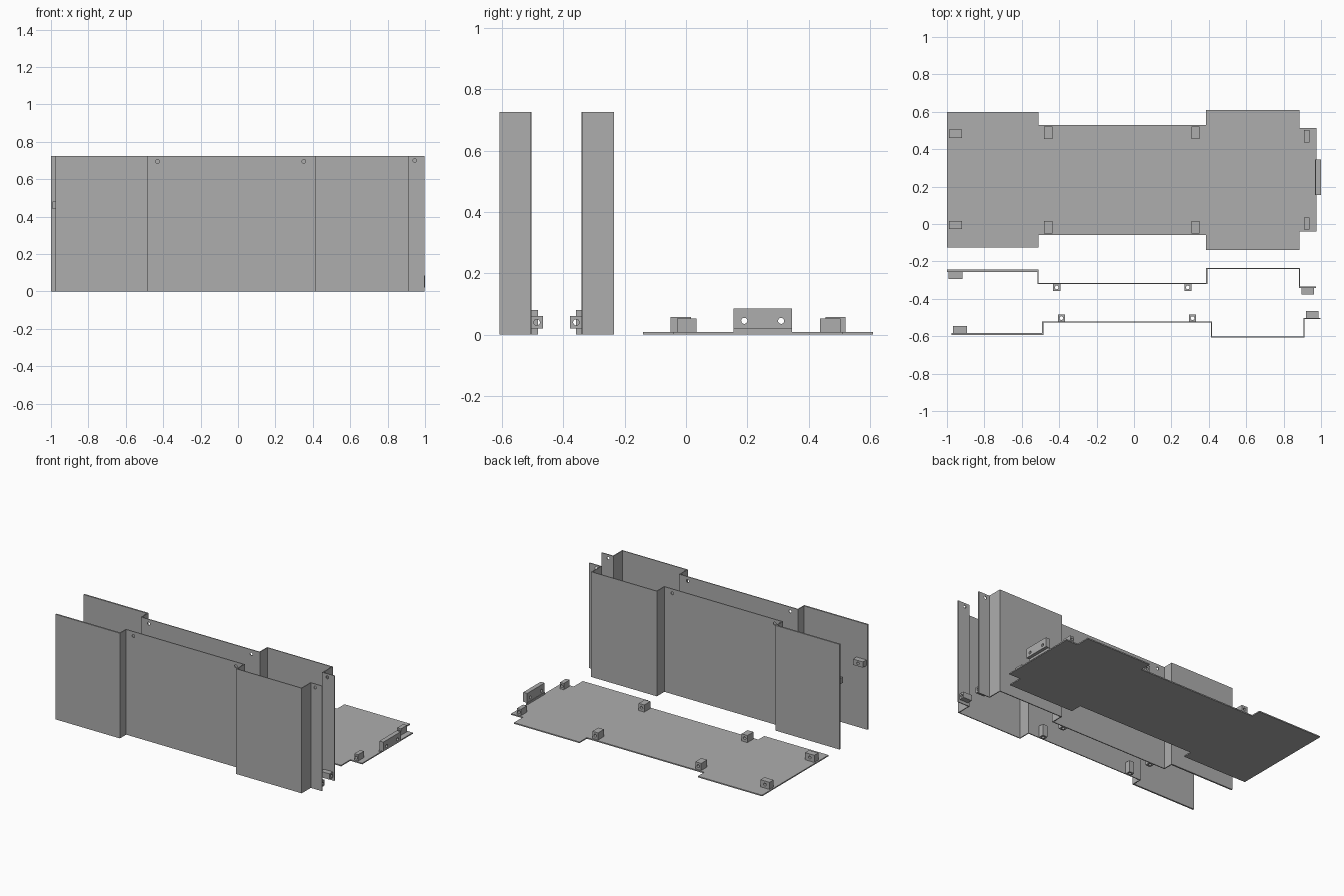
import bpy, bmesh
from mathutils import Matrix, Vector

cube = bpy.data.objects.get("Cube")
if cube:
    bpy.data.objects.remove(cube)

grey = bpy.data.materials.new("sheet_grey")
grey.use_nodes = True
colour = (0.42, 0.42, 0.42, 1)
grey.diffuse_color = colour
grey.node_tree.nodes["Principled BSDF"].inputs["Base Color"].default_value = colour

WALL_H = 0.725
SHEET = 0.008
HOLE_R = 0.01


def make_object(name, bm):
    bmesh.ops.recalc_face_normals(bm, faces=bm.faces)
    mesh = bpy.data.meshes.new(name)
    bm.to_mesh(mesh)
    bm.free()
    mesh.materials.append(grey)
    obj = bpy.data.objects.new(name, mesh)
    bpy.context.collection.objects.link(obj)
    return obj


def prism(name, outline, height):
    """Extrude a closed flat outline upward from the ground."""
    bm = bmesh.new()
    face = bm.faces.new([bm.verts.new((x, y, 0)) for x, y in outline])
    new = bmesh.ops.extrude_face_region(bm, geom=[face])["geom"]
    bmesh.ops.translate(bm, vec=(0, 0, height),
                        verts=[v for v in new if isinstance(v, bmesh.types.BMVert)])
    return make_object(name, bm)


def box(name, xs, ys, zs):
    bm = bmesh.new()
    bmesh.ops.create_cube(bm, size=1)
    for v in bm.verts:
        v.co = [(a + b) / 2 + c * (b - a) for c, (a, b) in zip(v.co, (xs, ys, zs))]
    return make_object(name, bm)


def drill(obj, points, axis, depth=0.1, radius=HOLE_R):
    """Cut round holes along an axis at each point."""
    turn = Vector((0, 0, 1)).rotation_difference(Vector(axis)).to_matrix().to_4x4()
    bm = bmesh.new()
    for p in points:
        bmesh.ops.create_cone(bm, cap_ends=True, segments=16, radius1=radius,
                              radius2=radius, depth=depth,
                              matrix=Matrix.Translation(p) @ turn)
    cutter = make_object("hole_cutter", bm)
    cutter.hide_render = True
    mod = obj.modifiers.new("holes", "BOOLEAN")
    mod.object = cutter
    mod.solver = "EXACT"
    bpy.context.view_layer.objects.active = obj
    bpy.ops.object.modifier_apply(modifier=mod.name)
    bpy.data.objects.remove(cutter)


def centre(xs, ys, zs):
    return (sum(xs) / 2, sum(ys) / 2, sum(zs) / 2)


X, Y, Z = (1, 0, 0), (0, 1, 0), (0, 0, 1)


def folded_wall(name, start, levels, side):
    """Stepped sheet wall; side is the direction its brackets face."""
    lengths = (0, 0.487, 1.389, 1.884, 1.973)
    t = 0.003
    xs = [start + d for d in lengths]
    lower, upper = [], []
    for i, y in enumerate(levels):
        for x, end in ((xs[i], i), (xs[i + 1], i + 1)):
            # shift each riser so that the sheet keeps its thickness
            step = 0
            if 0 < end < len(levels):
                step = t if levels[end] > levels[end - 1] else -t
            thick = t * 1.8 if i == 0 else t
            lower.append((x + step, y - thick))
            upper.append((x - step, y + thick))
    wall = prism(name, lower + upper[::-1], WALL_H)
    drill(wall, [(start + 0.545, levels[1], 0.695), (start + 1.327, levels[1], 0.695),
                 (start + 1.92, levels[3], 0.70)], Y, 0.04)

    def bracket(label, x0, x1, level, reach, zs, axis):
        xr = (start + x0, start + x1)
        yr = sorted((level, level + side * reach))
        part = box(name + label, xr, yr, zs)
        drill(part, [centre(xr, yr, zs)], axis)

    bracket("_end_bracket", 0.008, 0.083, levels[0], 0.043, (0.44, 0.48), Y)
    bracket("_middle_bracket_1", 0.568, 0.606, levels[1], 0.04, (0, 0.08), Z)
    bracket("_middle_bracket_2", 1.269, 1.307, levels[1], 0.04, (0, 0.08), Z)
    bracket("_flange_bracket", 1.895, 1.962, levels[3], 0.04, (0.02, 0.06), X)


# Two upright stepped walls facing one another
folded_wall("front_wall", -0.975, (-0.589, -0.523, -0.605, -0.506), 1)
folded_wall("back_wall", -1.0, (-0.25, -0.319, -0.237, -0.338), -1)

# Stepped floor plate
spans = [(-1, -0.51, -0.125, 0.60), (-0.51, 0.385, -0.06, 0.53),
         (0.385, 0.885, -0.14, 0.61), (0.885, 0.975, -0.04, 0.512)]
near, far = [], []
for x0, x1, y0, y1 in spans:
    near += [(x0, y0), (x1, y0)]
    far += [(x0, y1), (x1, y1)]
prism("floor_plate", near + far[::-1], SHEET)

# Floor blocks: x range, y ranges for the near and far rows, height
blocks = [("end", (-0.99, -0.92), ((-0.028, 0.016), (0.46, 0.504)), 0.057),
          ("middle_1", (-0.48, -0.435), ((-0.05, 0.016), (0.455, 0.52)), 0.057),
          ("middle_2", (0.307, 0.35), ((-0.05, 0.016), (0.455, 0.52)), 0.057),
          ("narrow", (0.908, 0.937), ((-0.03, 0.035), (0.437, 0.503)), 0.052)]
for label, xs, rows, top in blocks:
    for row, ys in zip(("near", "far"), rows):
        zs = (SHEET, top)
        part = box(f"floor_block_{label}_{row}", xs, ys, zs)
        drill(part, [centre(xs, ys, zs)], Y)

# End plate with two holes, joined to the floor by a low foot
plate = box("end_plate", (0.97, 1.0), (0.155, 0.345), (0.02, 0.085))
drill(plate, [(0.985, y, 0.045) for y in (0.19, 0.31)], X)
box("end_plate_foot", (0.967, 0.978), (0.155, 0.345), (0.004, 0.021))
